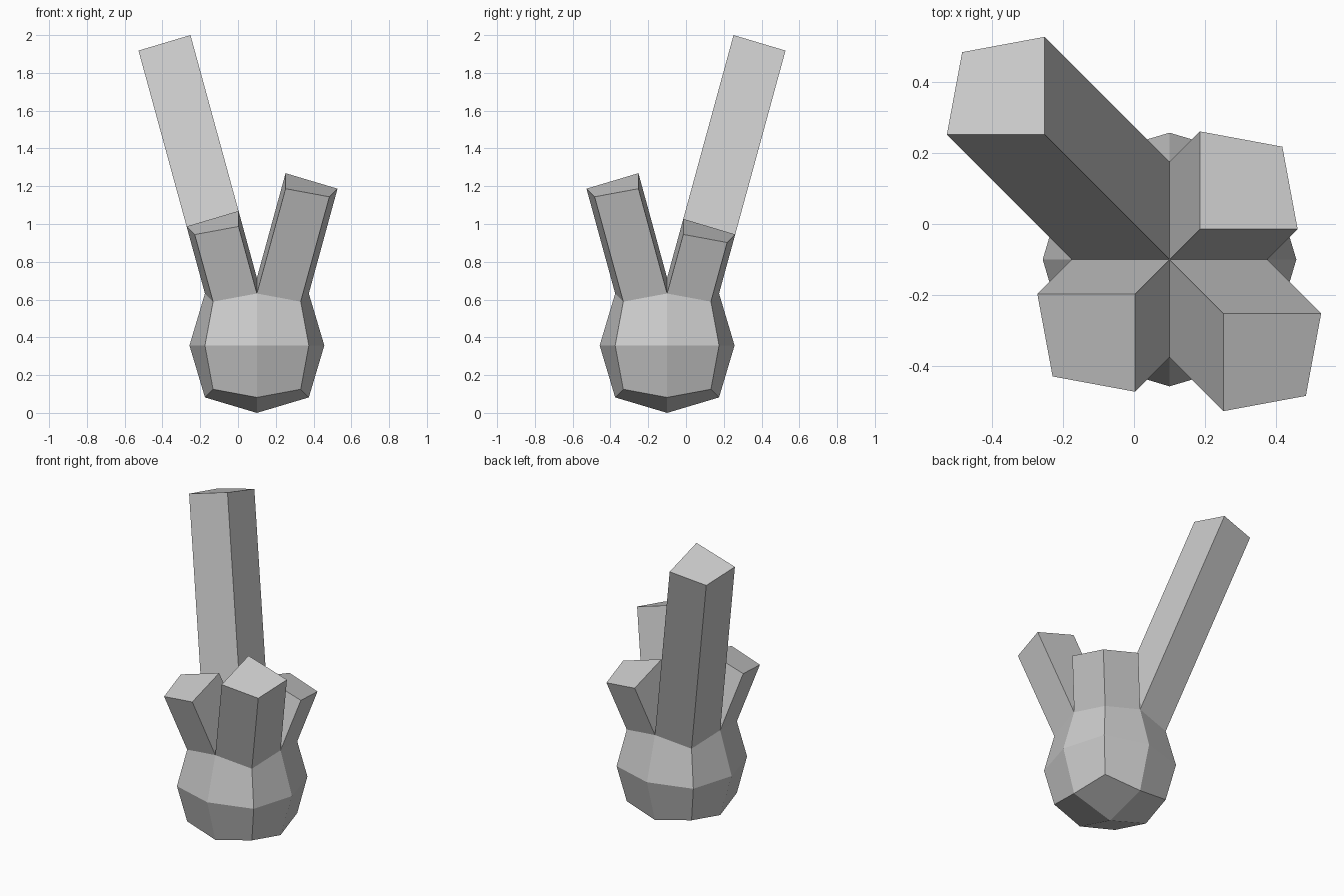
import bpy, bmesh
from mathutils import Vector

if "Cube" in bpy.data.objects:
    bpy.data.objects.remove(bpy.data.objects["Cube"], do_unlink=True)

CENTRE = Vector((0.1, -0.1, 0.357))
# Distance along each axis for face-centre, edge and corner points of the ball
REACH = {1: 0.357, 2: 0.275, 3: 0.232}
# Rise of each prong, by the sides (x, y) it leans towards
RISE = {(-1, 1): 1.286, (1, -1): 0.555, (-1, -1): 0.355, (1, 1): 0.313}
LEAN = 0.2735

# Plain grey
grey = bpy.data.materials.new("plain grey")
grey.use_nodes = True
colour = (0.6, 0.6, 0.6, 1)
grey.diffuse_color = colour
grey.node_tree.nodes["Principled BSDF"].inputs["Base Color"].default_value = colour

# Faceted ball: a cube split in four on each side, then rounded
bm = bmesh.new()
bmesh.ops.create_cube(bm, size=2)
bmesh.ops.subdivide_edges(bm, edges=bm.edges[:], cuts=1, use_grid_fill=True)
for v in bm.verts:
    signs = [round(c) for c in v.co]
    v.co = Vector(signs) * REACH[sum(map(abs, signs))]

# Four leaning prongs pulled out of the top facets
bm.normal_update()
top = [f for f in bm.faces if f.normal.z > 0.8]
for face in top:
    mid = face.calc_center_median()
    sx, sy = (1 if mid.x > 0 else -1), (1 if mid.y > 0 else -1)
    rise = RISE[sx, sy]
    cap = bmesh.ops.extrude_discrete_faces(bm, faces=[face])["faces"][0]
    bmesh.ops.translate(bm, verts=cap.verts[:],
                        vec=Vector((sx * LEAN, sy * LEAN, 1)) * rise)

bmesh.ops.translate(bm, verts=bm.verts[:], vec=CENTRE)
bmesh.ops.recalc_face_normals(bm, faces=bm.faces[:])
mesh = bpy.data.meshes.new("pronged_ball")
bm.to_mesh(mesh)
bm.free()
mesh.materials.append(grey)
ball = bpy.data.objects.new("pronged_ball", mesh)
bpy.context.collection.objects.link(ball)
